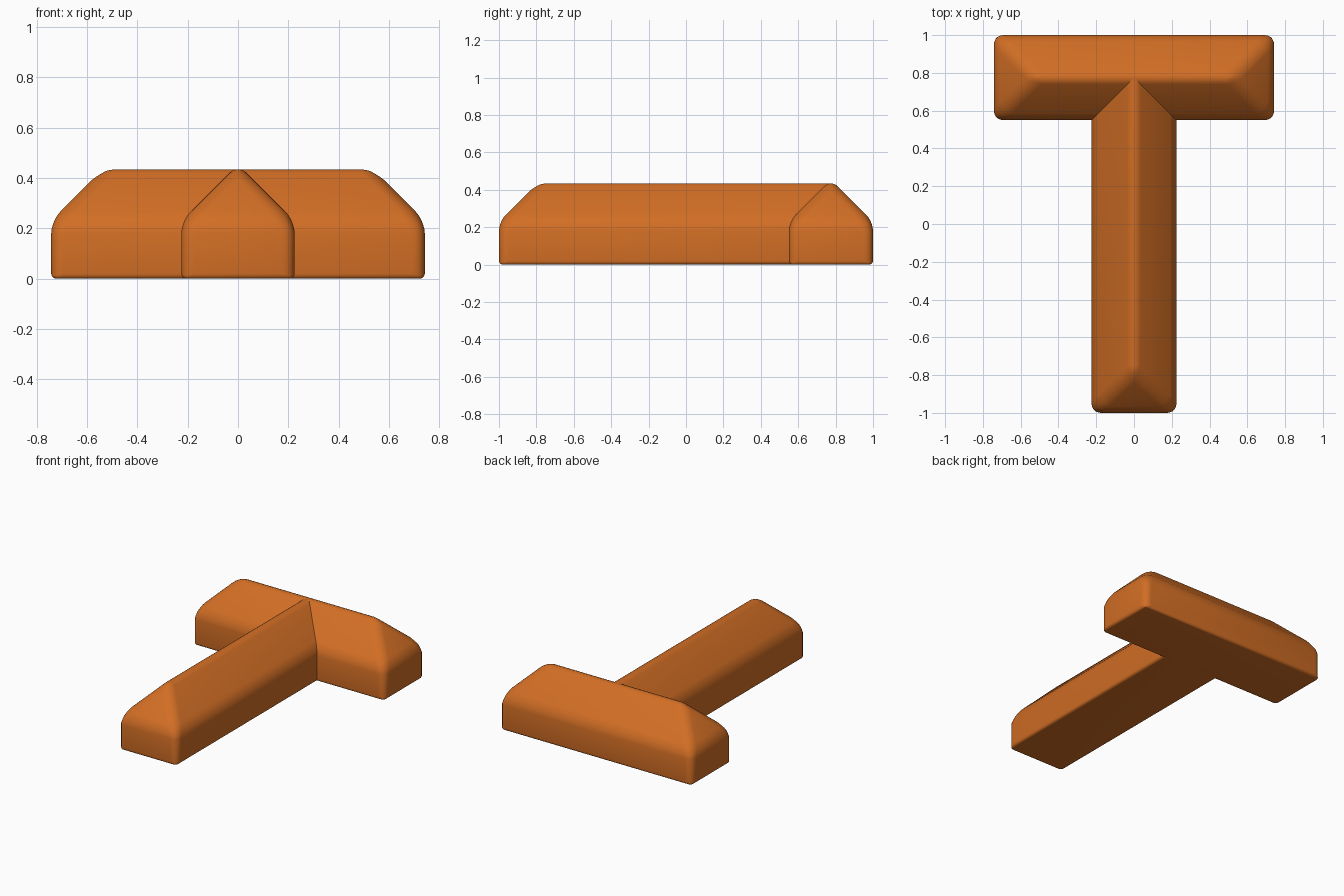
import bpy, bmesh

if "Cube" in bpy.data.objects:
    bpy.data.objects.remove(bpy.data.objects["Cube"])

HALF = 0.225      # half width of each bar, also the roof rise (45 degree slopes)
EAVE = 0.23       # height of the vertical walls
BEVEL = 0.05

orange = bpy.data.materials.new("orange")
orange.diffuse_color = (0.64, 0.155, 0.018, 1)
orange.use_nodes = True
orange.node_tree.nodes["Principled BSDF"].inputs["Base Color"].default_value = orange.diffuse_color


def hipped_bar(name, start, end, place, end_hip=HALF):
    """Bar with a hipped roof; place(along, across, z) maps it into the scene."""
    bm = bmesh.new()
    lower, upper = [[bm.verts.new(place(a, c, z)) for a, c in
                     ((start, -HALF), (end, -HALF), (end, HALF), (start, HALF))]
                    for z in (0, EAVE)]
    r0 = bm.verts.new(place(start + HALF, 0, EAVE + HALF))
    r1 = bm.verts.new(place(end - end_hip, 0, EAVE + HALF))
    bm.faces.new(lower)
    for i in range(4):
        j = (i + 1) % 4
        bm.faces.new((lower[i], lower[j], upper[j], upper[i]))
    bm.faces.new((upper[0], upper[1], r1, r0))
    bm.faces.new((upper[2], upper[3], r0, r1))
    bm.faces.new((upper[1], upper[2], r1))
    bm.faces.new((upper[3], upper[0], r0))
    bmesh.ops.recalc_face_normals(bm, faces=bm.faces)

    # Soft edges, tighter at the base, none on a buried gable end
    weight = bm.edges.layers.float.new("bevel_weight_edge")
    gable = {lower[1], lower[2], upper[1], upper[2], r1} if end_hip == 0 else set()
    for e in bm.edges:
        base = all(v in lower for v in e.verts)
        buried = all(v in gable for v in e.verts)
        e[weight] = 0 if buried else 0.4 if base else 1

    mesh = bpy.data.meshes.new(name)
    bm.to_mesh(mesh)
    bm.free()
    mesh.materials.append(orange)
    obj = bpy.data.objects.new(name, mesh)
    bpy.context.collection.objects.link(obj)
    bevel = obj.modifiers.new("rounded edges", 'BEVEL')
    bevel.limit_method = 'WEIGHT'
    bevel.width = BEVEL
    bevel.segments = 5
    bpy.ops.object.select_all(action='DESELECT')
    obj.select_set(True)
    bpy.context.view_layer.objects.active = obj
    bpy.ops.object.modifier_apply(modifier=bevel.name)
    bpy.ops.object.shade_smooth_by_angle()
    return obj


# Crossbar runs along x at the back, stem runs along y into its ridge
hipped_bar("crossbar", -0.742, 0.742, lambda a, c, z: (a, 0.775 + c, z))
hipped_bar("stem", -1.0, 0.77, lambda a, c, z: (c, a, z), end_hip=0)
